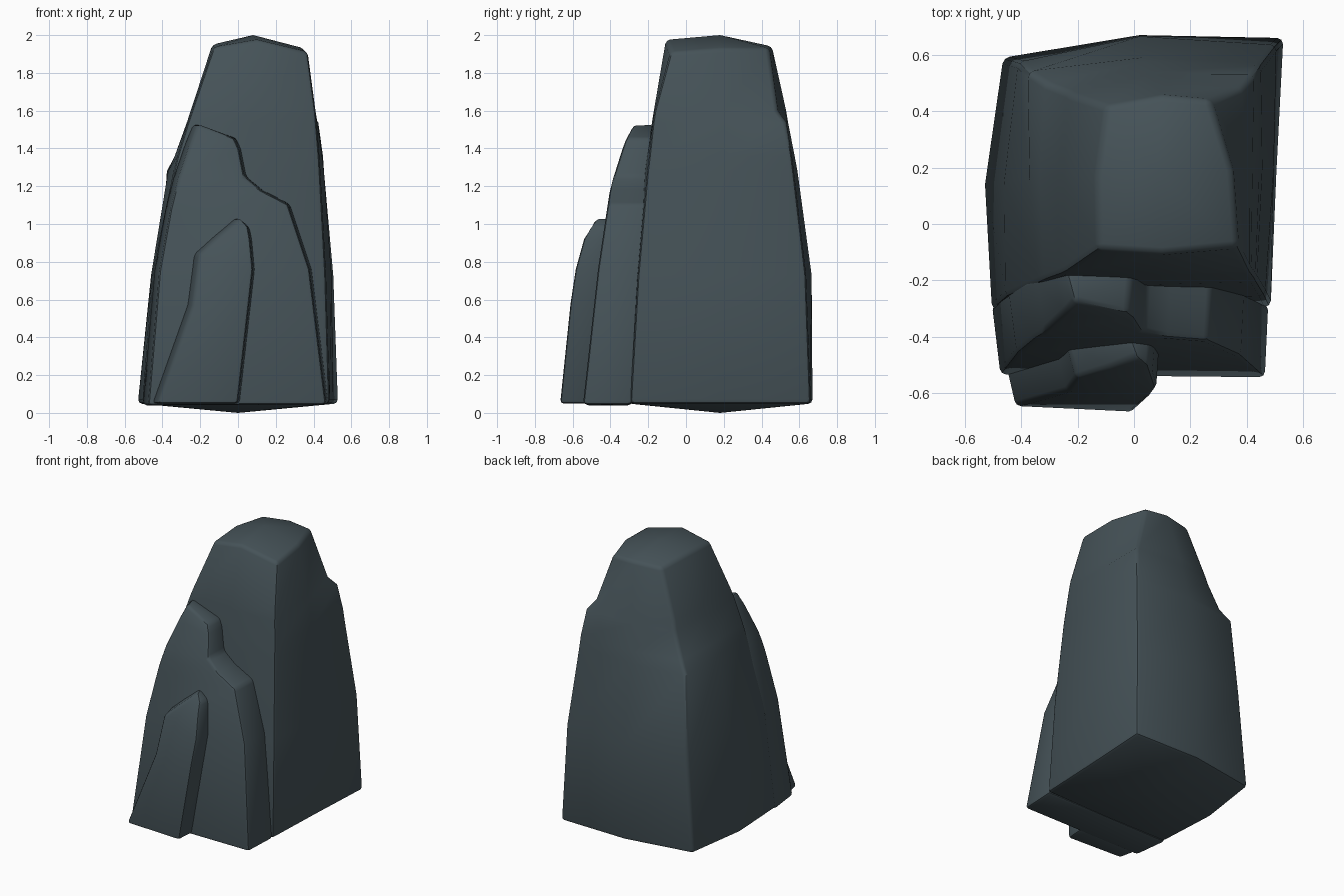
import bpy, bmesh, math
from mathutils import Vector

if "Cube" in bpy.data.objects:
    bpy.data.objects.remove(bpy.data.objects["Cube"])

slate = bpy.data.materials.new("dark slate")
slate.diffuse_color = (0.060, 0.085, 0.097, 1)
slate.use_nodes = True
slate.node_tree.nodes["Principled BSDF"].inputs["Base Color"].default_value = slate.diffuse_color


def interp(table, z):
    """Piecewise linear lookup in a list of (z, value)."""
    for (z0, v0), (z1, v1) in zip(table, table[1:]):
        if z <= z1:
            return v0 + (v1 - v0) * (z - z0) / (z1 - z0)
    return table[-1][1]


def loft(name, rings, bottom, top, bevel):
    """Skin closed rings, cap with fans, chip the sharp edges."""
    bm = bmesh.new()
    vs = [[bm.verts.new(p) for p in r] for r in rings]
    n = len(rings[0])
    for a, b in zip(vs, vs[1:]):
        for i in range(n):
            j = (i + 1) % n
            bm.faces.new((a[i], a[j], b[j], b[i]))
    for ring, tip in ((vs[0], bottom), (vs[-1], top)):
        if tip is None:
            bm.faces.new(ring)
        else:
            c = bm.verts.new(tip)
            for i in range(n):
                bm.faces.new((ring[i], ring[(i + 1) % n], c))
    bmesh.ops.recalc_face_normals(bm, faces=bm.faces)
    sharp = [e for e in bm.edges if e.calc_face_angle(0) > math.radians(33)]
    bmesh.ops.bevel(bm, geom=sharp, offset=bevel, segments=2, profile=0.5,
                    affect='EDGES', clamp_overlap=True)
    bmesh.ops.recalc_face_normals(bm, faces=bm.faces)
    for f in bm.faces:
        f.smooth = True
    for e in bm.edges:
        e.smooth = e.calc_face_angle(0) < math.radians(35)
    me = bpy.data.meshes.new(name)
    bm.to_mesh(me)
    bm.free()
    me.materials.append(slate)
    ob = bpy.data.objects.new(name, me)
    bpy.context.collection.objects.link(ob)
    return ob


# Main boulder: rings run front-left, front, front-right, right,
# back-right, back, back-left, left
levels = [
    (0.05, [(-.505, -.305), (0, -.31), (.485, -.295), (.505, .18),
            (.53, .66), (.02, .67), (-.465, .59), (-.53, .14)]),
    (0.73, [(-.455, -.26), (0, -.265), (.465, -.255), (.495, .19),
            (.505, .635), (.02, .665), (-.41, .575), (-.46, .15)]),
    (1.28, [(-.34, -.21), (.04, -.215), (.435, -.205), (.455, .2),
            (.455, .57), (.03, .59), (-.375, .54), (-.37, .16)]),
    (1.36, [(-.32, -.20), (.05, -.205), (.43, -.195), (.445, .2),
            (.45, .56), (.035, .575), (-.315, .50), (-.335, .16)]),
    (1.54, [(-.265, -.18), (.06, -.18), (.415, -.175), (.42, .2),
            (.425, .53), (.05, .54), (-.24, .47), (-.27, .17)]),
    (1.60, [(-.245, -.17), (.07, -.17), (.41, -.165), (.41, .2),
            (.38, .485), (.055, .53), (-.225, .46), (-.25, .17)]),
]
rings = [[(x, y, z) for x, y in pts] for z, pts in levels]
rings.append([(-.13, -.09, 1.935), (.1, -.105, 1.975), (.37, -.08, 1.91),
              (.35, .19, 1.93), (.27, .44, 1.93), (.1, .455, 1.94),
              (-.10, .42, 1.93), (-.135, .17, 1.95)])
loft("main_boulder", rings, (0.0, 0.18, 0.0), (.08, .18, 2.0), 0.022)


def slab(name, rows, front, back, lean, inset, bevel):
    """Leaning slab: rows of left and right (x, z) outline points."""
    rings = []
    for (xl, zl), (xr, zr) in rows:
        rings.append([
            (xl + inset, interp(front, zl) + lean, zl),
            (xr - 0.012, interp(front, zr), zr),
            (xr, interp(back, zr), zr),
            (xl, interp(back, zl), zl)])
    return loft(name, rings, None, None, bevel)


# Middle slab resting on the front of the boulder
slab("middle_slab",
     [((-.505, .04), (.478, .045)), ((-.445, .75), (.39, .76)),
      ((-.385, 1.08), (.275, 1.105)), ((-.365, 1.16), (.13, 1.18)),
      ((-.345, 1.24), (.045, 1.25)), ((-.28, 1.43), (.015, 1.40)),
      ((-.24, 1.53), (-.01, 1.455))],
     [(0, -.55), (.7, -.475), (1.2, -.40), (1.45, -.32), (1.54, -.28)],
     [(0, -.29), (1.54, -.165)], 0.01, 0.03, 0.02)

# Small slab at the very front
slab("front_slab",
     [((-.46, .05), (.01, .05)), ((-.275, .57), (.07, .58)),
      ((-.24, .84), (.09, .76)), ((-.13, .94), (.075, .92)),
      ((-.02, 1.035), (.062, .985))],
     [(0, -.672), (.7, -.60), (.9, -.55), (1.04, -.485)],
     [(0, -.50), (1.04, -.39)], 0.02, 0.035, 0.018)
